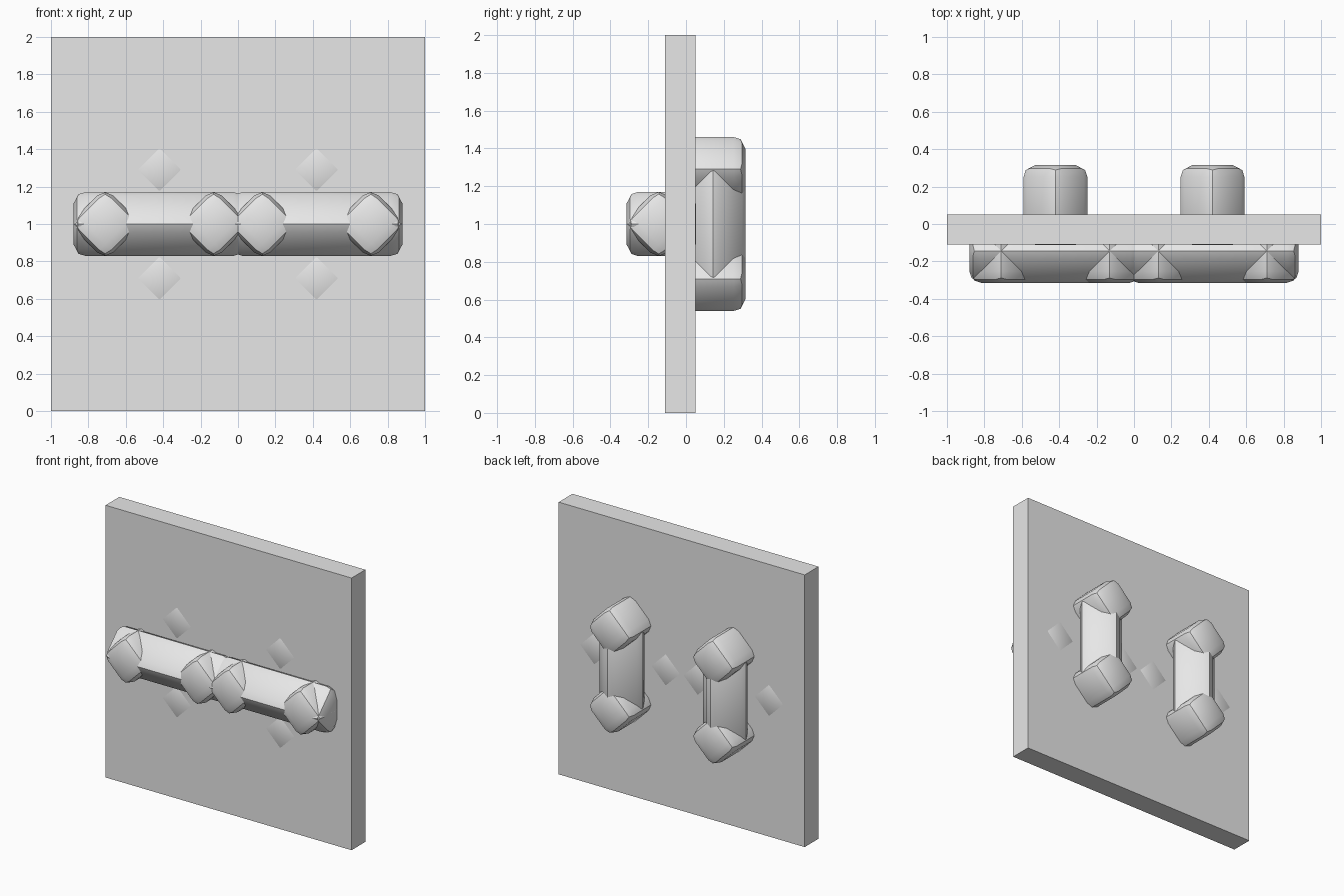
import bpy
import math
from mathutils import Matrix

cube = bpy.data.objects.get("Cube")
if cube:
    bpy.data.objects.remove(cube, do_unlink=True)

# One plain grey for everything
GREY = (0.8, 0.8, 0.8, 1.0)
grey = bpy.data.materials.new("plain_grey")
grey.use_nodes = True
grey.diffuse_color = GREY
grey.node_tree.nodes["Principled BSDF"].inputs["Base Color"].default_value = GREY

RADIUS = 0.196      # half diagonal of a square rod before rounding
ROUND = 0.0625      # edge rounding
REACH = 0.29        # leg distance from the middle of a stitch
SIDE = 0.42         # stitch centre distance from the middle of the panel


def box(name, size, centre, rotation=None):
    bpy.ops.mesh.primitive_cube_add(size=1)
    obj = bpy.context.object
    obj.name = name
    matrix = Matrix.Diagonal((*size, 1))
    if rotation:
        matrix = rotation @ matrix
    obj.data.transform(matrix)
    obj.location = centre
    obj.data.materials.append(grey)
    return obj


def rod(name, axis, length, centre):
    """Square rod standing on its edge, with rounded edges."""
    width = RADIUS * math.sqrt(2)
    size = [width] * 3
    size["XYZ".index(axis)] = length
    obj = box(name, size, centre, Matrix.Rotation(math.radians(45), 4, axis))
    bevel = obj.modifiers.new("rounding", "BEVEL")
    bevel.width = ROUND
    bevel.segments = 2
    bpy.ops.object.modifier_apply(modifier=bevel.name)
    bpy.ops.object.shade_smooth_by_angle(angle=math.radians(35))
    return obj


# Upright square panel
box("panel", (2, 0.16, 2), (0, -0.03, 1))

for side, sx in (("right", -1), ("left", 1)):
    x = sx * SIDE
    # Horizontal stitch on the front, legs reaching the back of the panel
    rod(f"front_bar_{side}", "X", 0.92, (x, -0.144, 1))
    for end, s in (("outer", 1), ("inner", -1)):
        rod(f"front_leg_{side}_{end}", "Y", 0.367,
            (x + sx * s * REACH, -0.1315, 1))
    # Vertical stitch on the back, legs reaching the front of the panel
    rod(f"back_bar_{side}", "Z", 0.68, (x, 0.144, 1))
    for end, s in (("upper", 1), ("lower", -1)):
        rod(f"back_leg_{side}_{end}", "Y", 0.427,
            (x, 0.1015, 1 + s * REACH))
